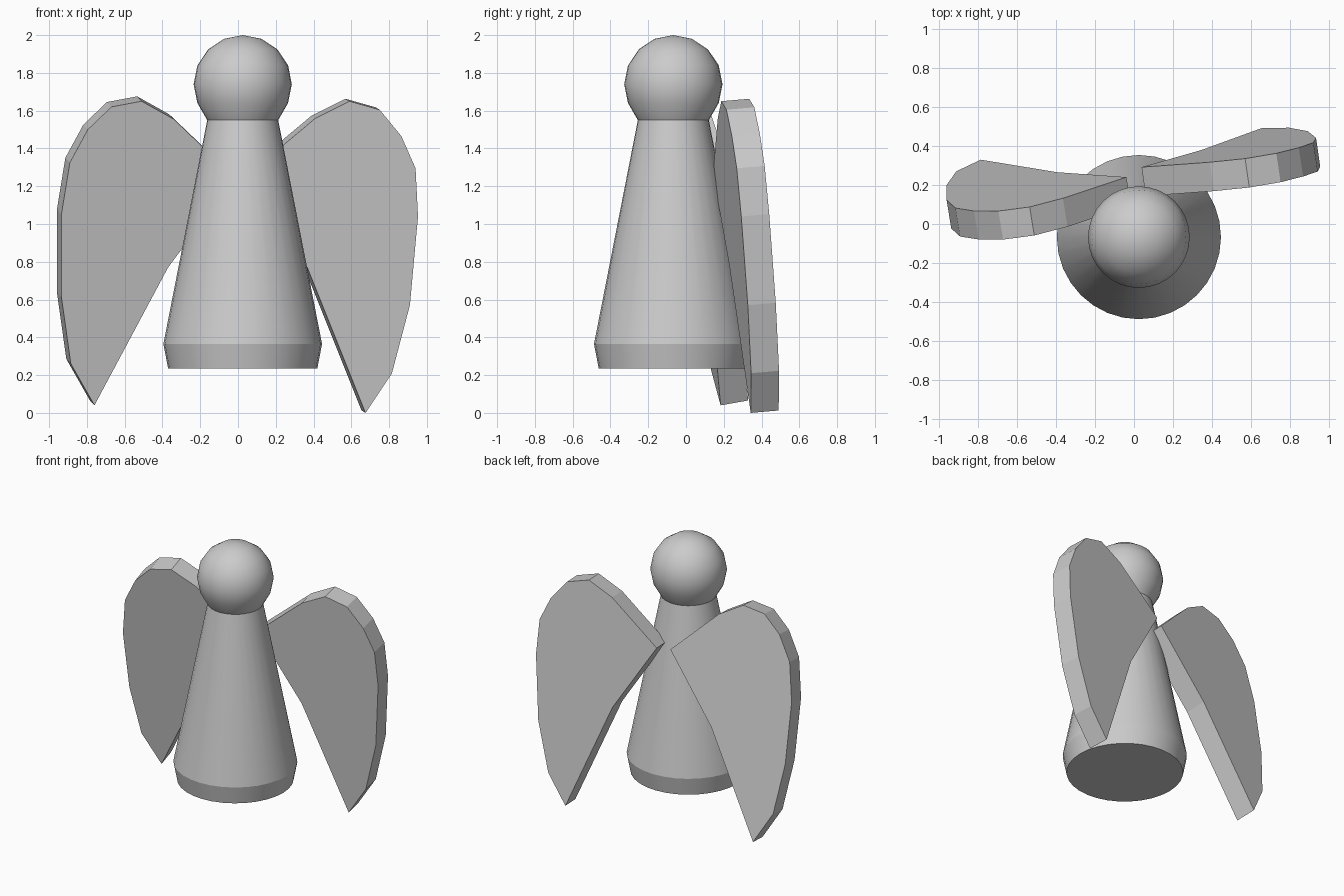
import bpy, bmesh, math
from mathutils import Vector

if "Cube" in bpy.data.objects:
    bpy.data.objects.remove(bpy.data.objects["Cube"])

AXIS = Vector((0.025, -0.067, 0))
SIDES = 32
THICK = 0.15


def finish(name, bm, smooth=None):
    bmesh.ops.recalc_face_normals(bm, faces=bm.faces)
    mesh = bpy.data.meshes.new(name)
    bm.to_mesh(mesh)
    bm.free()
    ob = bpy.data.objects.new(name, mesh)
    bpy.context.collection.objects.link(ob)
    if smooth:
        bpy.ops.object.select_all(action='DESELECT')
        ob.select_set(True)
        bpy.context.view_layer.objects.active = ob
        bpy.ops.object.shade_smooth_by_angle(angle=math.radians(smooth))
    return ob


def lathe(name, profile, smooth):
    """Spin (radius, z) points about the figure's axis."""
    bm = bmesh.new()
    vs = [bm.verts.new(AXIS + Vector((r, 0, z))) for r, z in profile]
    es = [bm.edges.new(pair) for pair in zip(vs, vs[1:])]
    bmesh.ops.spin(bm, geom=vs + es, cent=AXIS, axis=(0, 0, 1),
                   angle=math.tau, steps=SIDES, use_duplicate=False)
    bmesh.ops.remove_doubles(bm, verts=bm.verts, dist=1e-4)
    return finish(name, bm, smooth)


def wing(name, root_y, slope_x, slope_z, outline):
    """Flat plate: front (x, z) outline laid on a tilted plane, first point is the root."""
    x0, z0 = outline[0]
    bm = bmesh.new()
    front = [bm.verts.new((x, root_y + slope_x * (x - x0) + slope_z * (z - z0), z))
             for x, z in outline]
    face = bm.faces.new(front)
    back = Vector((-slope_x, 1, -slope_z)).normalized() * THICK
    ext = bmesh.ops.extrude_face_region(bm, geom=[face], use_keep_orig=True)
    moved = [g for g in ext['geom'] if isinstance(g, bmesh.types.BMVert)]
    bmesh.ops.translate(bm, verts=moved, vec=back)
    return finish(name, bm)


# Head: ball open where it meets the neck
head = [(0.26 * math.sin(math.radians(a)), 1.74 + 0.26 * math.cos(math.radians(a)))
        for a in (0, 22.5, 45, 67.5, 90, 112.5)]
lathe("head", head + [(0.188, 1.55)], 30)

# Gown: cone with a tucked-in hem and flat base
lathe("gown", [(0.188, 1.55), (0.42, 0.365), (0.395, 0.235), (0, 0.235)], 20)

# Wings, each tilted differently
wing("right_wing", 0.143, 0.1455, -0.087, [
    (0.06, 1.267), (0.41, 1.56), (0.59, 1.65), (0.75, 1.605), (0.865, 1.465),
    (0.94, 1.295), (0.953, 1.04), (0.91, 0.57), (0.815, 0.21), (0.675, 0.0),
    (0.365, 0.775)])
wing("left_wing", 0.094, 0.1645, -0.1757, [
    (-0.015, 1.245), (-0.34, 1.555), (-0.51, 1.65), (-0.67, 1.62), (-0.795, 1.5),
    (-0.89, 1.325), (-0.935, 1.05), (-0.935, 0.615), (-0.885, 0.26), (-0.76, 0.04),
    (-0.37, 0.77)])
